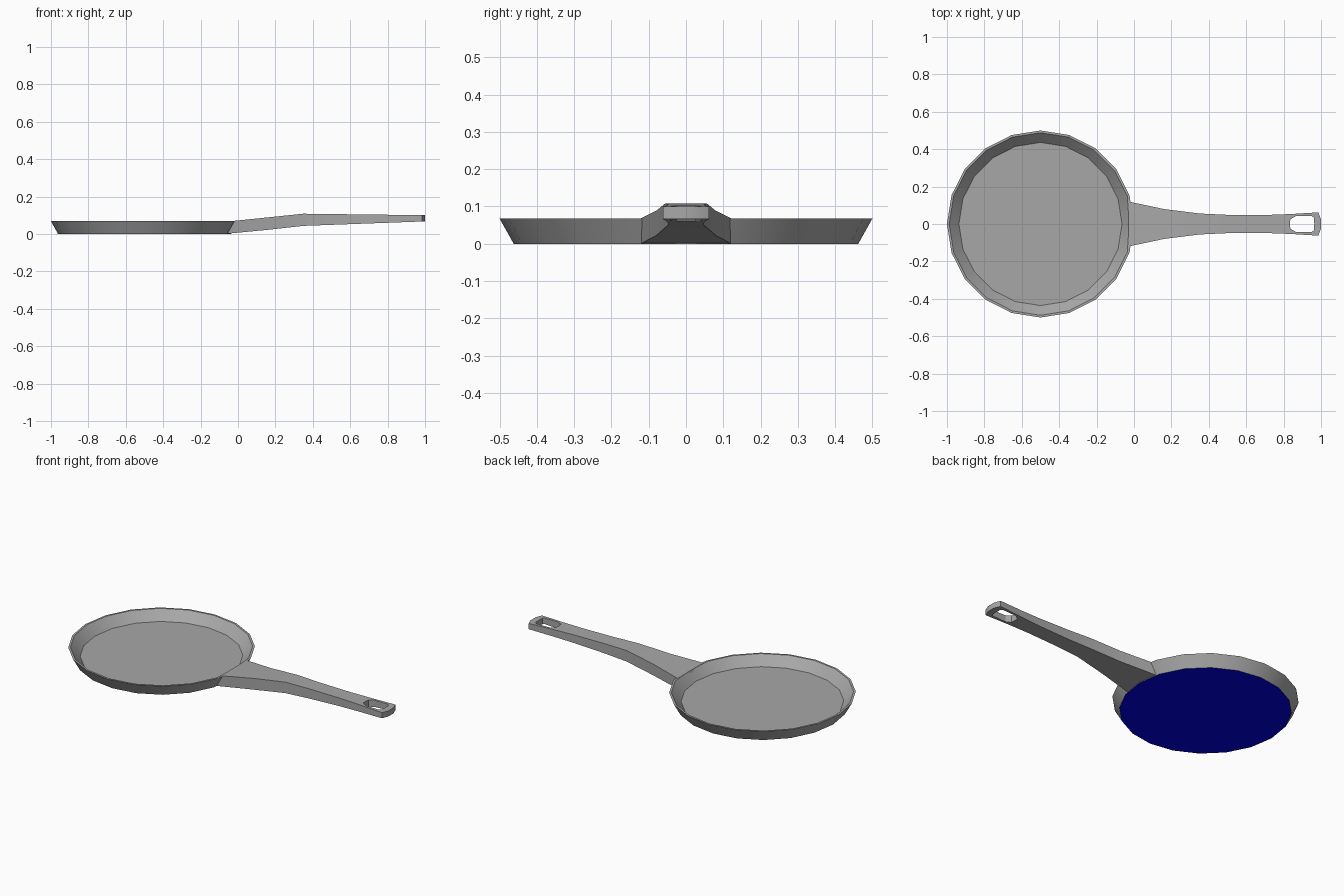
import bpy, bmesh, math

cube = bpy.data.objects.get("Cube")
if cube:
    bpy.data.objects.remove(cube, do_unlink=True)


def material(name, color):
    m = bpy.data.materials.new(name)
    m.use_nodes = True
    m.diffuse_color = color
    m.node_tree.nodes["Principled BSDF"].inputs["Base Color"].default_value = color
    return m


metal = material("grey metal", (0.39, 0.39, 0.39, 1))
blue = material("deep blue", (0, 0, 0.8, 1))


def finish(bm, name, mats):
    bmesh.ops.remove_doubles(bm, verts=bm.verts, dist=0.0001)
    bmesh.ops.recalc_face_normals(bm, faces=bm.faces)
    mesh = bpy.data.meshes.new(name)
    bm.to_mesh(mesh)
    bm.free()
    obj = bpy.data.objects.new(name, mesh)
    bpy.context.collection.objects.link(obj)
    for m in mats:
        mesh.materials.append(m)
    bpy.ops.object.select_all(action='DESELECT')
    obj.select_set(True)
    bpy.context.view_layer.objects.active = obj
    bpy.ops.object.shade_smooth_by_angle(angle=math.radians(30))


# Pan: a revolved profile of (radius, height) from base to cooking floor
SIDES, CENTRE = 20, -0.5
bm = bmesh.new()
rings = []
for r, z in [(0.462, 0), (0.5, 0.068), (0.488, 0.068), (0.436, 0.015)]:
    angles = [2 * math.pi * i / SIDES for i in range(SIDES)]
    rings.append([bm.verts.new((CENTRE + r * math.cos(a), r * math.sin(a), z)) for a in angles])
# Straighten the inner rim where the handle joins
rings[2][0].co.x = -0.026
for lower, upper in zip(rings, rings[1:]):
    for i in range(SIDES):
        j = (i + 1) % SIDES
        bm.faces.new((lower[i], lower[j], upper[j], upper[i]))
base = bm.faces.new(rings[0])
base.material_index = 1
bm.faces.new(rings[-1])
finish(bm, "pan", [metal, blue])

# Handle stations: x, half width, half width of the hanging hole
START, BEND = -0.029, 0.35
stations = [
    (START, 0.12, 0), (0.16, 0.08, 0), (BEND, 0.056, 0), (0.5, 0.049, 0),
    (0.7, 0.048, 0), (0.834, 0.053, 0), (0.836, 0.053, 0.025), (0.865, 0.055, 0.042),
    (0.95, 0.06, 0.042), (0.962, 0.061, 0.034), (0.964, 0.061, 0),
    (0.985, 0.062, 0), (1.0, 0.025, 0),
]


def height(x, start, bend, end):
    if x < BEND:
        return start + (bend - start) * (x - START) / (BEND - START)
    return bend + (end - bend) * (x - BEND) / (1 - BEND)


bm = bmesh.new()
for side in (1, -1):
    sections = []
    for k, (x, outer, inner) in enumerate(stations):
        top = height(x, 0.069, 0.108, 0.1)
        bottom = height(x, 0.001, 0.043, 0.067)
        foot = x - 0.03 if k == 0 else x
        sections.append([bm.verts.new(p) for p in (
            (x, side * inner, top), (x, side * outer, top),
            (foot, side * outer, bottom), (foot, side * inner, bottom))])
    for k, (a, b) in enumerate(zip(sections, sections[1:])):
        for i in range(3):
            bm.faces.new((a[i], a[i + 1], b[i + 1], b[i]))
        # Wall of the hanging hole
        if stations[k][2] or stations[k + 1][2]:
            bm.faces.new((a[3], a[0], b[0], b[3]))
    bm.faces.new(sections[0])
    bm.faces.new(sections[-1])
finish(bm, "handle", [metal])
